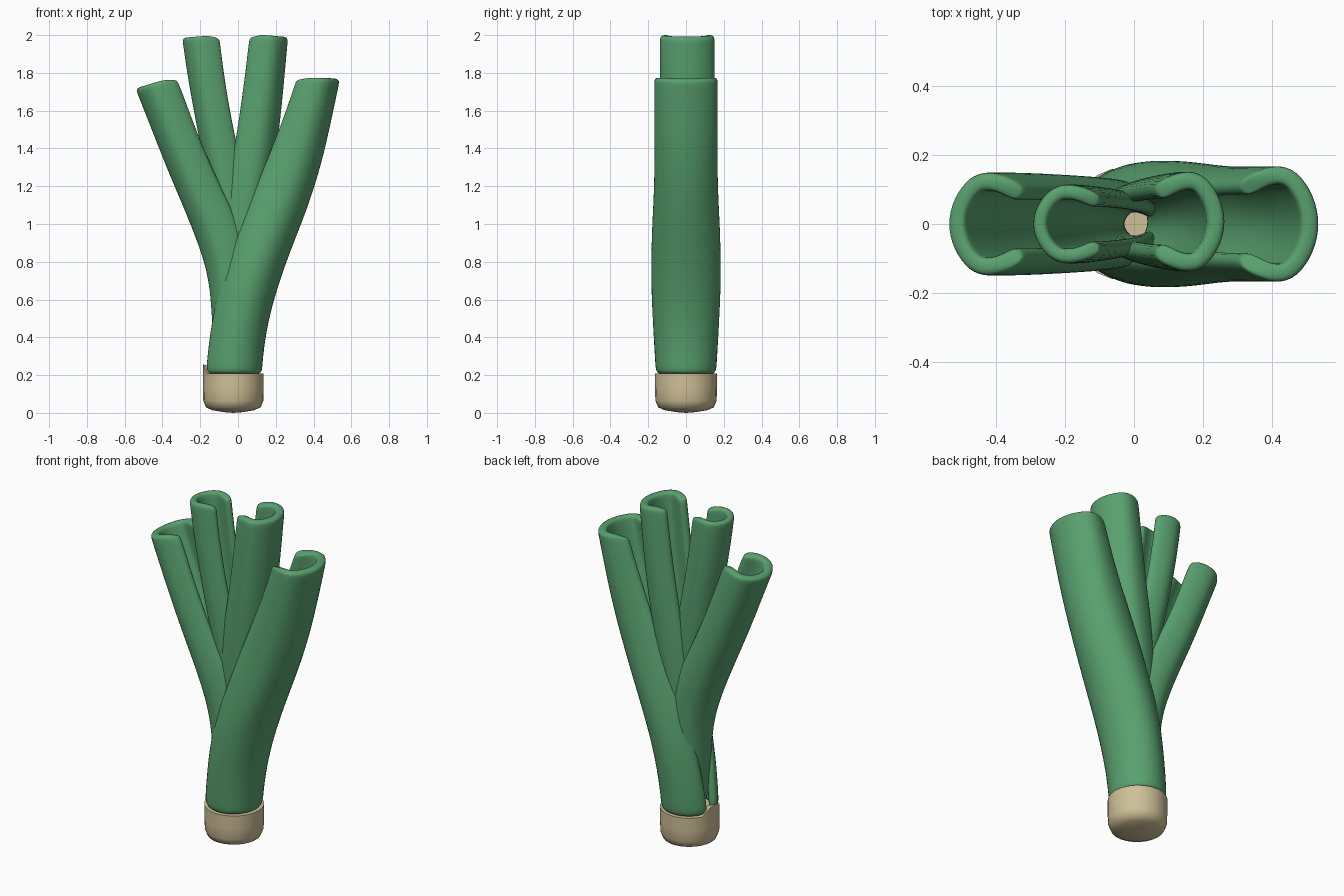
import bpy, bmesh, math
from mathutils import Vector

if "Cube" in bpy.data.objects:
    bpy.data.objects.remove(bpy.data.objects["Cube"])


def material(name, rgb):
    m = bpy.data.materials.new(name)
    m.diffuse_color = (*rgb, 1)
    m.use_nodes = True
    m.node_tree.nodes["Principled BSDF"].inputs["Base Color"].default_value = m.diffuse_color
    return m


GREEN = material("leaf green", (0.10, 0.36, 0.16))
TAN = material("root tan", (0.63, 0.53, 0.31))

# Half cross-sections (depth from back of leaf to lip, share of half width)
OPEN = [(0, 0), (.07, .48), (.27, .9), (.5, 1), (.76, .9), (1, .68)]
CLOSED = [((1 - math.cos(a)) / 2, math.sin(a))
          for a in map(math.radians, (0, 36, 72, 108, 142, 168))]


def finish(name, bm, mat):
    me = bpy.data.meshes.new(name)
    bm.to_mesh(me)
    bm.free()
    for p in me.polygons:
        p.use_smooth = True
    me.materials.append(mat)
    ob = bpy.data.objects.new(name, me)
    bpy.context.collection.objects.link(ob)
    return ob


def leaf(name, rows, y0=0.0, thick=0.055):
    """Channel leaf; row = back x, back z, lip x, lip z, half width, closedness."""
    # extra row close to the tip keeps the rim crisp
    a, b = rows[-2], rows[-1]
    rows = rows[:-1] + [tuple(p + (q - p) * .86 for p, q in zip(a, b)), b]
    bm = bmesh.new()
    grid = []
    for i, (bx, bz, lx, lz, hw, closed) in enumerate(rows):
        half = []
        for (u0, v0), (u1, v1) in zip(OPEN, CLOSED):
            half.append((u0 + (u1 - u0) * closed, v0 + (v1 - v0) * closed))
        section = [(u, v) for u, v in reversed(half)] + [(u, -v) for u, v in half[1:]]
        ring = []
        for j, (u, v) in enumerate(section):
            z = bz + (lz - bz) * u
            if i == len(rows) - 1 and j in (0, len(section) - 1):
                z -= .025                       # rounded lip corner
            ring.append(bm.verts.new((bx + (lx - bx) * u, y0 + v * hw * 1.03, z)))
        grid.append(ring)
    faces_right = rows[-1][0] > 0
    for r0, r1 in zip(grid, grid[1:]):
        for j in range(len(r0) - 1):
            q = [r0[j], r0[j + 1], r1[j + 1], r1[j]]
            bm.faces.new(q[::-1] if faces_right else q)
    ob = finish(name, bm, GREEN)
    s = ob.modifiers.new("thickness", 'SOLIDIFY')
    s.thickness = thick
    s.offset = -1
    d = ob.modifiers.new("smooth", 'SUBSURF')
    d.levels = d.render_levels = 2
    return ob


# Outer leaves: the right one wraps round the stem, the left one sits in it
leaf("outer_leaf_right", [
    (.137, .205, -.185, .205, .165, 1), (.138, .25, -.182, .27, .168, .95),
    (.155, .42, -.158, .48, .18, .75), (.205, .63, -.105, .73, .19, .4),
    (.285, .86, .01, 1.0, .185, .1), (.375, 1.08, .09, 1.22, .17, 0),
    (.45, 1.32, .185, 1.45, .166, 0), (.50, 1.55, .255, 1.64, .168, 0),
    (.545, 1.765, .30, 1.785, .168, 0)])
leaf("outer_leaf_left", [
    (-.125, .22, .06, .22, .11, .2), (-.142, .48, .07, .48, .12, .1),
    (-.155, .70, .07, .78, .128, 0), (-.21, .88, .02, 1.0, .135, 0),
    (-.29, 1.08, -.07, 1.18, .142, 0), (-.385, 1.30, -.165, 1.39, .147, 0),
    (-.47, 1.52, -.24, 1.58, .15, 0), (-.548, 1.715, -.315, 1.79, .15, 0)])

# Inner leaves
leaf("inner_leaf_right", [
    (.08, .55, -.08, .6, .10, .1), (.12, .9, -.085, .95, .115, 0),
    (.18, 1.2, -.06, 1.24, .13, 0), (.225, 1.5, -.01, 1.53, .14, 0),
    (.25, 1.77, .025, 1.79, .145, 0), (.27, 1.99, .05, 2.01, .145, 0)], .007)
leaf("inner_leaf_left", [
    (-.06, .55, .08, .6, .07, .1), (-.10, .9, .075, .95, .085, 0),
    (-.16, 1.2, .045, 1.24, .10, 0), (-.22, 1.5, -.02, 1.52, .11, 0),
    (-.27, 1.77, -.065, 1.79, .115, 0), (-.30, 1.985, -.09, 2.005, .115, 0)], 0, .045)

# Root end: lathed cup whose wall rises in the gap of the wrapping leaf
N = 24
bm = bmesh.new()
profile = [(.05, .004), (.11, .014), (.145, .03), (.159, .065), (.161, .13), (.161, .208)]
rings = []
for k, (r, z) in enumerate(profile):
    ring = []
    for i in range(N):
        a = 2 * math.pi * i / N
        lift = 0
        if k == len(profile) - 1:
            lift = .05 * max(0, (-math.cos(a) - .88) / .12)
        ring.append(bm.verts.new((-.025 + r * math.cos(a), r * 1.02 * math.sin(a), z + lift)))
    rings.append(ring)
for r0, r1 in zip(rings, rings[1:]):
    for i in range(N):
        j = (i + 1) % N
        bm.faces.new((r0[i], r0[j], r1[j], r1[i]))
tip = bm.verts.new((-.025, 0, 0))
floor = bm.verts.new((-.025, 0, .2))
for i in range(N):
    j = (i + 1) % N
    bm.faces.new((tip, rings[0][j], rings[0][i]))
    bm.faces.new((floor, rings[-1][i], rings[-1][j]))
root = finish("root_end", bm, TAN)
bpy.context.view_layer.objects.active = root
root.select_set(True)
bpy.ops.object.shade_smooth_by_angle(angle=math.radians(50))
